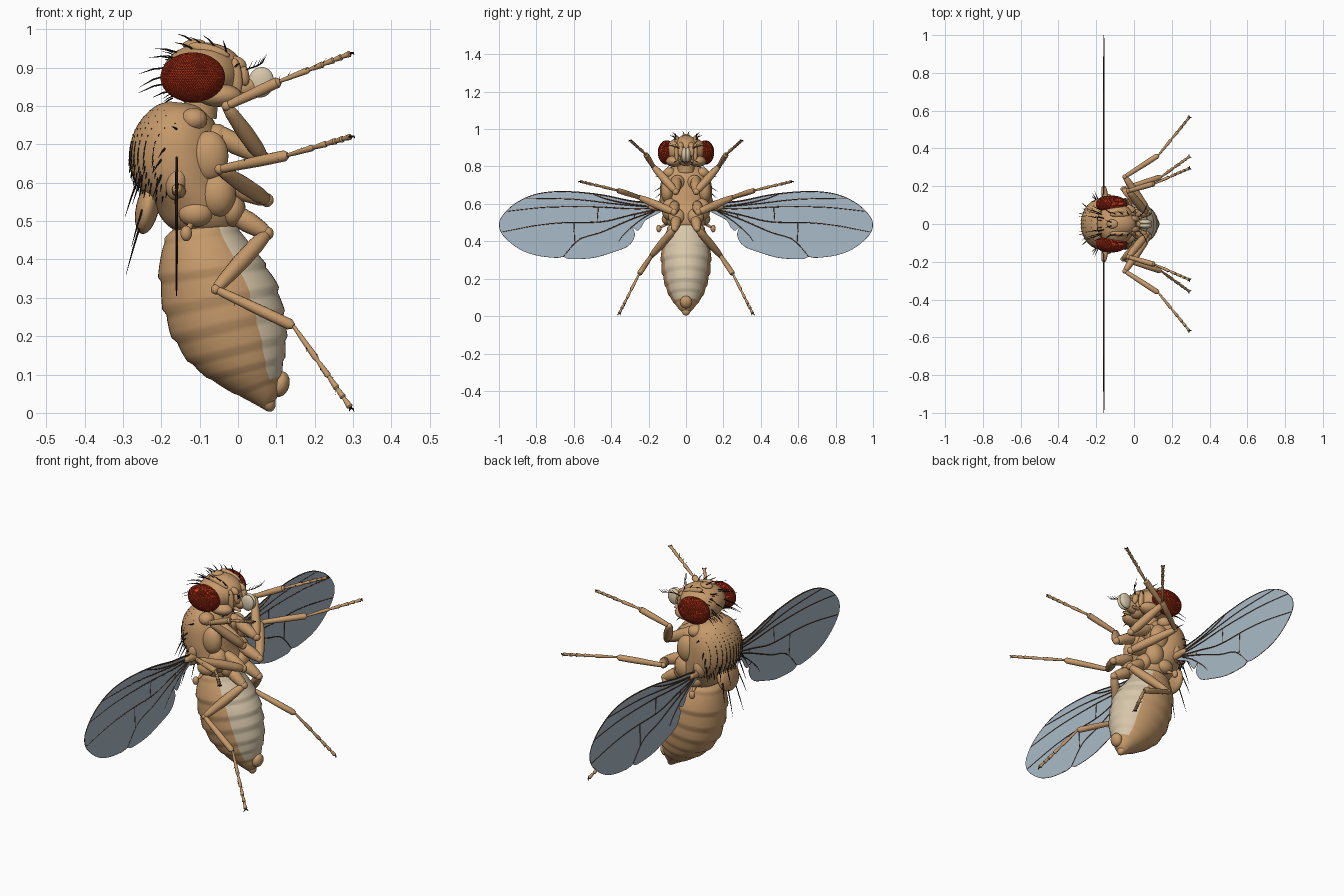
import bpy, bmesh, math, random
from math import sin, cos, pi, radians
from mathutils import Vector as V, Matrix
from mathutils.bvhtree import BVHTree

if "Cube" in bpy.data.objects:
    bpy.data.objects.remove(bpy.data.objects["Cube"])
random.seed(4)

def material(name, *rgb):
    m = bpy.data.materials.new(name)
    m.diffuse_color = (*rgb, 1)
    m.use_nodes = True
    m.node_tree.nodes["Principled BSDF"].inputs["Base Color"].default_value = m.diffuse_color
    return m

TAN = material("tan", .56, .32, .145)
CREAM = material("cream", .68, .57, .40)
RED = material("eye_red", .62, .045, .01)
DEEP = material("eye_rim", .2, .012, .005)
DARK = material("bristle", .018, .012, .008)
VEIN = material("vein", .09, .045, .025)
GLASS = material("wing_membrane", .40, .50, .58)

def finish(name, bm, mats, mirror=False, angle=40):
    bmesh.ops.recalc_face_normals(bm, faces=bm.faces)
    me = bpy.data.meshes.new(name)
    bm.to_mesh(me)
    bm.free()
    ob = bpy.data.objects.new(name, me)
    bpy.context.collection.objects.link(ob)
    for m in mats:
        me.materials.append(m)
    bpy.ops.object.select_all(action='DESELECT')
    ob.select_set(True)
    bpy.context.view_layer.objects.active = ob
    bpy.ops.object.shade_smooth_by_angle(angle=radians(angle))
    if mirror:
        md = ob.modifiers.new("mirror", 'MIRROR')
        md.use_axis = (False, True, False)
        md.use_clip = False
        md.use_mirror_merge = False
    return ob

def spline(pts, k):
    out, n = [], len(pts)
    for i in range(n - 1):
        quad = [pts[min(max(j, 0), n - 1)] for j in (i - 1, i, i + 1, i + 2)]
        for s in range(k):
            t = s / k
            out.append(tuple(.5 * (2*b + (c-a)*t + (2*a-5*b+4*c-d)*t*t + (3*b-a-3*c+d)*t**3)
                             for a, b, c, d in zip(*quad)))
    return out + [tuple(pts[-1])]

def bridge(bm, rings, mat=lambda i, j: 0):
    n = len(rings[0])
    for i in range(len(rings) - 1):
        for j in range(n):
            k = (j + 1) % n
            bm.faces.new((rings[i][j], rings[i][k], rings[i+1][k], rings[i+1][j])).material_index = mat(i, j)
    bm.faces.new(rings[0])
    bm.faces.new(rings[-1])

def loft(bm, rows, n=40, scale=lambda i: 1, mat=lambda i, j: 0):
    # each row: back x, back z, front x, front z, half width
    rings = []
    for i, (xb, zb, xf, zf, w) in enumerate(rows):
        c, a, s = V(((xb+xf)/2, 0, (zb+zf)/2)), V(((xf-xb)/2, 0, (zf-zb)/2)), scale(i)
        rings.append([bm.verts.new(c + a*cos(2*pi*j/n)*s + V((0, w*s*sin(2*pi*j/n), 0))) for j in range(n)])
    bridge(bm, rings, mat)

def tube(bm, pts, radii, n=10, mat=0):
    pts = [V(p) for p in pts]
    ref, rings = None, []
    for i, p in enumerate(pts):
        t = (pts[min(i+1, len(pts)-1)] - pts[max(i-1, 0)]).normalized()
        ref = ref or t.orthogonal()
        u = (ref - t * ref.dot(t)).normalized()
        w = t.cross(u)
        rings.append([bm.verts.new(p + (u*cos(2*pi*j/n) + w*sin(2*pi*j/n)) * radii[i]) for j in range(n)])
    bridge(bm, rings, lambda i, j: mat)

def limb(bm, p, q, r, prof=((0, .45), (.04, .75), (.2, .95), (.5, 1), (.85, .8), (.96, .65), (1, .35))):
    p, q = V(p), V(q)
    tube(bm, [p.lerp(q, t) for t, _ in prof], [r*s for _, s in prof], 14)

def ball(bm, c, r, tilt=0, mat=0):
    m = Matrix.Translation(c) @ Matrix.Rotation(radians(tilt), 4, 'Y') @ Matrix.Diagonal((*r, 1))
    for v in bmesh.ops.create_uvsphere(bm, u_segments=24, v_segments=14, radius=1, matrix=m)['verts']:
        for f in v.link_faces:
            f.material_index = mat

def bristle(bm, base, d, length, r=.0022, sag=.15):
    b, d = V(base), V(d).normalized()
    tube(bm, [b, b + d*length*.5, b + d*length + V((0, 0, -sag*length))], [r, r*.75, r*.12], 5)

# abdomen: overlapping tan back plates, cream belly plates
bm = bmesh.new()
rows = spline([(-.15, .49, -.02, .505, .07), (-.19, .455, .0, .485, .10), (-.205, .38, .055, .41, .128),
               (-.20, .30, .095, .35, .134), (-.177, .21, .117, .28, .13), (-.13, .135, .127, .20, .113),
               (-.07, .085, .12, .135, .09), (0, .045, .112, .09, .06), (.045, .022, .108, .055, .036),
               (.07, .008, .09, .02, .012)], 6)
seams = [0, 7, 15, 21, 26, 31, 36, 42, 55]
def flare(i):
    for a, b in zip(seams, seams[1:]):
        if a <= i < b:
            return .97 + .06 * (i - a) / (b - a)
loft(bm, rows, 48, flare, lambda i, j: int(cos(2*pi*(j+.5)/48) > .55 and i < 41))
ball(bm, (.11, 0, .075), (.024, .032, .034), 15)
ball(bm, (.077, 0, .032), (.02, .024, .03), -20)
finish("abdomen", bm, [TAN, CREAM], angle=50)

# thorax with shoulder and side plates
bm = bmesh.new()
loft(bm, spline([(-.18, .812, -.11, .805, .03), (-.215, .80, -.09, .795, .08), (-.252, .765, -.065, .765, .115),
                 (-.277, .715, -.045, .72, .134), (-.281, .65, -.035, .66, .14), (-.262, .595, -.025, .60, .136),
                 (-.22, .54, .0, .54, .12), (-.19, .495, .0, .49, .10), (-.15, .465, -.03, .465, .07)], 5))
tree = BVHTree.FromBMesh(bm)
ball(bm, (-.236, 0, .535), (.03, .075, .07), 12)
for s in (-1, 1):
    for c, r, a in [((-.115, .088, .765), (.035, .035, .03), 0), ((-.075, .10, .67), (.05, .035, .065), 0),
                    ((-.055, .085, .57), (.05, .045, .06), 0), ((-.16, .118, .60), (.028, .03, .045), 10),
                    ((-.11, .095, .52), (.045, .035, .035), 0), ((-.015, .05, .53), (.035, .045, .045), 0),
                    ((-.06, .045, .71), (.035, .04, .045), 20)]:
        ball(bm, (c[0], c[1]*s, c[2]), r, a)
tube(bm, [(-.10, 0, .77), (-.095, 0, .83)], [.045, .045], 20)
finish("thorax", bm, [TAN])

# balancer knobs behind the wings
bm = bmesh.new()
limb(bm, (-.12, .09, .50), (-.13, .135, .475), .008)
ball(bm, (-.135, .145, .468), (.015, .014, .02))
finish("balancers", bm, [TAN], True)

# thorax hair rows and long rear bristles
bm = bmesh.new()
for iz in range(15):
    for iy in range(13):
        y, z = -.12 + .02*iy, .565 + .016*iz + random.uniform(-.003, .003)
        hit, nor, _, _ = tree.ray_cast(V((-1, y, z)), V((1, 0, 0)))
        if hit:
            bristle(bm, hit, nor*.6 + V((-.15, 0, -1)), random.uniform(.02, .028), .0018, -.1)
for s in (-1, 1):
    for b, d, l in [((-.255, .03, .49), (-.3, .1, -1), .13), ((-.25, .065, .53), (-.3, .25, -1), .10),
                    ((-.265, .05, .60), (-.35, .1, -1), .09), ((-.25, .09, .62), (-.35, .3, -1), .08),
                    ((-.20, .125, .62), (-.4, .4, -1), .07), ((-.19, .13, .69), (-.4, .9, -.5), .05),
                    ((-.16, .125, .74), (-.3, 1, .2), .045), ((-.20, .13, .66), (-.5, .9, -.7), .05)]:
        bristle(bm, (b[0], b[1]*s, b[2]), (d[0], d[1]*s, d[2]), l, .003, .05)
finish("thorax_bristles", bm, [DARK])

# head capsule
bm = bmesh.new()
ball(bm, (-.095, 0, .882), (.103, .112, .08))
ball(bm, (-.065, 0, .918), (.078, .062, .045), 15)
ball(bm, (-.022, 0, .862), (.04, .055, .06))
ball(bm, (-.115, 0, .962), (.03, .024, .012), -5)
for s in (-1, 1):
    ball(bm, (-.05, .065*s, .828), (.06, .042, .03))
    ball(bm, (-.075, .05*s, .945), (.055, .014, .016), 15)
    ball(bm, (-.005, .05*s, .875), (.016, .012, .05), -5)
finish("head", bm, [TAN])

# compound eyes: hexagonal facets from the dual of an icosphere
ico, bm = bmesh.new(), bmesh.new()
bmesh.ops.create_icosphere(ico, subdivisions=5, radius=1)
ico.faces.index_update()
cells = [bm.verts.new(f.calc_center_median().normalized()) for f in ico.faces]
for v in ico.verts:
    u = v.co.orthogonal().normalized()
    w = v.co.cross(u)
    ring = sorted(v.link_faces, key=lambda f: math.atan2(f.calc_center_median().dot(w), f.calc_center_median().dot(u)))
    bm.faces.new([cells[f.index] for f in ring])
ico.free()
bm.normal_update()
for f in bmesh.ops.inset_individual(bm, faces=bm.faces[:], thickness=.009, depth=.014)['faces']:
    f.material_index = 1
bmesh.ops.transform(bm, verts=bm.verts, matrix=Matrix.Translation((-.118, .104, .875)) @ Matrix.Diagonal((.083, .046, .064, 1)))
finish("eyes", bm, [RED, DEEP], True, 20)

# antennae with feathered hair
bm = bmesh.new()
ball(bm, (.0, .028, .912), (.024, .016, .016), 30)
ball(bm, (.015, .028, .882), (.014, .016, .03), -10)
arm = spline([(.02, .035, .895), (.05, .06, .905), (.065, .095, .915)], 3)
tube(bm, arm, [.002]*len(arm), 5, 1)
for p in arm[1:]:
    tube(bm, [p, V(p) + V((.01, .015, .02))], [.0012, .0004], 4, 1)
finish("antennae", bm, [TAN, DARK], True)

# mouthparts
bm = bmesh.new()
limb(bm, (-.02, 0, .84), (.05, 0, .855), .03)
finish("mouth_stem", bm, [TAN])
bm = bmesh.new()
ball(bm, (.06, .009, .862), (.034, .016, .04), 10)
finish("mouth_pads", bm, [CREAM], True)
bm = bmesh.new()
limb(bm, (-.01, .03, .83), (.04, .035, .825), .008)
finish("palps", bm, [TAN], True)

# head bristles
bm = bmesh.new()
for b, d, l in [((-.16, .03, .94), (-1, .2, .3), .06), ((-.17, .05, .925), (-1, .5, .15), .07),
                ((-.185, .03, .90), (-1, .2, -.1), .075), ((-.185, .06, .88), (-1, .3, -.3), .08),
                ((-.18, .05, .86), (-1, .3, -.2), .085), ((-.17, .07, .84), (-1, .5, -.2), .06),
                ((-.12, .01, .97), (-.8, .2, .5), .045), ((-.09, .05, .958), (-.8, .3, .6), .05),
                ((-.06, .052, .955), (-.6, .4, .7), .05), ((-.03, .052, .94), (-.2, .5, .8), .045),
                ((-.12, .055, .95), (-1, .7, .5), .06), ((-.01, .055, .90), (.5, .6, .5), .03),
                ((.0, .05, .83), (.7, .5, -.2), .03), ((-.03, .08, .81), (.5, .6, -.4), .03)]:
    bristle(bm, b, d, l, .0028, .12)
for i in range(14):
    a = 2*pi*i/28 - pi/2
    bristle(bm, (-.17, .08*cos(a), .88 + .06*sin(a)), (-1, .5*cos(a), .5*sin(a)), .03, .0016)
finish("head_bristles", bm, [DARK], True)

# legs: body joint, hip end, knee, ankle, tip
legs = {"front_legs": [(-.07, .05, .735), (.065, .055, .665), (-.03, .175, .80), (.11, .215, .865), (.293, .295, .937)],
        "middle_legs": [(-.03, .06, .60), (.075, .065, .555), (-.048, .25, .635), (.13, .365, .672), (.293, .565, .72)],
        "hind_legs": [(-.02, .05, .525), (.075, .06, .468), (-.058, .185, .322), (.145, .25, .226), (.293, .357, .014)]}
for name, (a, b, c, d, e) in legs.items():
    bm = bmesh.new()
    limb(bm, a, b, .028)
    ball(bm, b, (.018, .018, .018))
    limb(bm, b, c, .022)
    ball(bm, c, (.013, .013, .013))
    limb(bm, c, d, .0145, ((0, .6), (.1, .8), (.6, 1), (.95, 1), (1, .5)))
    d, e = V(d), V(e)
    cuts = [0, .42, .62, .77, .88, 1]
    for t0, t1 in zip(cuts, cuts[1:]):
        limb(bm, d.lerp(e, t0), d.lerp(e, t1), .0085, ((0, .55), (.3, .75), (.9, 1), (1, .6)))
    ax = (e - d).normalized()
    side = ax.cross(V((0, 0, 1))).normalized()
    for s in (-1, 1):
        tube(bm, [e, e + ax*.006 + side*s*.008, e + ax*.006 + side*s*.011 - V((0, 0, .006))], [.003, .0025, .0006], 6, 1)
    for i in range(16):
        p = V(c).lerp(d, i/8) if i < 8 else d.lerp(e, (i-8)/8)
        off = V((random.uniform(-1, 1), random.uniform(-1, 1), random.uniform(-1, 1))).normalized()
        tube(bm, [p + off*.006, p + off*.015 + ax*.012], [.0012, .0003], 4, 1)
    finish(name, bm, [TAN, DARK], True)

# wings: thin membrane
edge = spline([(.13, .585), (.2, .605), (.3, .617), (.45, .648), (.6, .664), (.72, .664), (.82, .646), (.91, .603),
               (.97, .55), (.998, .495), (.98, .435), (.90, .365), (.81, .328), (.70, .313), (.655, .318), (.62, .306),
               (.5, .312), (.4, .34), (.31, .375), (.275, .43), (.285, .475), (.262, .458), (.24, .475), (.215, .515), (.13, .56)], 4)
bm = bmesh.new()
sheet = bm.faces.new([bm.verts.new((-.1615, y, z)) for y, z in edge])
up = bmesh.ops.extrude_face_region(bm, geom=[sheet], use_keep_orig=True)
bmesh.ops.translate(bm, verts=[g for g in up['geom'] if isinstance(g, bmesh.types.BMVert)], vec=(.003, 0, 0))
finish("wings", bm, [GLASS], True)

# wing veins: long veins, then cross veins, then the rim
veins = [([(.14, .58), (.3, .6), (.42, .625), (.5, .655)], .004), ([(.14, .58), (.35, .598), (.6, .625), (.86, .63)], .0035),
         ([(.14, .577), (.3, .575), (.5, .585), (.75, .582), (.96, .56)], .0035),
         ([(.15, .573), (.3, .54), (.45, .505), (.65, .50), (.80, .485), (.985, .45)], .0035),
         ([(.15, .57), (.3, .515), (.45, .45), (.57, .41), (.655, .32)], .0035),
         ([(.17, .56), (.25, .51), (.33, .44), (.36, .40)], .003),
         ([(.47, .583), (.475, .503)], .003), ([(.60, .502), (.595, .39)], .003), ([(.27, .55), (.28, .525)], .003)]
bm = bmesh.new()
for pts, r in veins:
    path = spline(pts, 5)
    tube(bm, [(-.16, y, z) for y, z in path], [r * (1.25 - .5*i/len(path)) for i in range(len(path))], 6)
tube(bm, [(-.16, y, z) for y, z in edge[:37]], [.0045 - .003*i/36 for i in range(37)], 6)
tube(bm, [(-.16, y, z) for y, z in edge[36:]], [.0015]*len(edge[36:]), 5)
finish("wing_veins", bm, [VEIN], True)
bm = bmesh.new()
limb(bm, (-.15, .10, .575), (-.16, .2, .585), .018)
finish("wing_roots", bm, [TAN], True)
